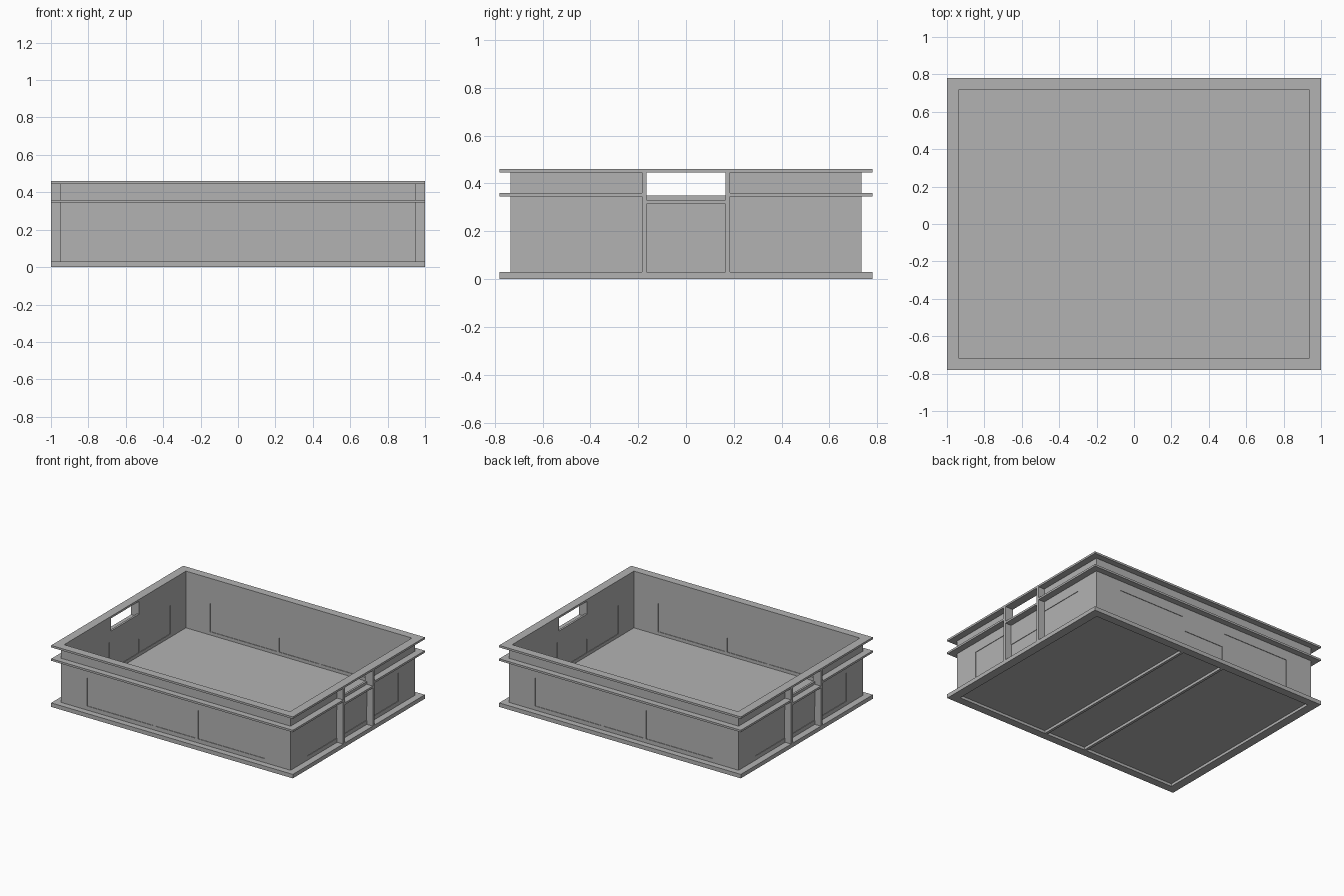
import bpy
import bmesh
from mathutils import Matrix, Vector

cube = bpy.data.objects.get("Cube")
if cube:
    bpy.data.objects.remove(cube, do_unlink=True)

grey = bpy.data.materials.new("grey_plastic")
grey.use_nodes = True
colour = (0.45, 0.45, 0.45, 1)
grey.diffuse_color = colour
grey.node_tree.nodes["Principled BSDF"].inputs["Base Color"].default_value = colour

# Main dimensions
OUT_X, OUT_Y = 1.0, 0.78        # rims
WALL_X, WALL_Y = 0.95, 0.735    # outside of the walls
IN_X, IN_Y = 0.935, 0.72        # inside of the walls
BASE, MID, MID_TOP, RIM, TOP = 0.03, 0.345, 0.36, 0.445, 0.46
GAP, RIB = 0.165, 0.185         # inner and outer face of the ribs
RECESS = 0.004


def finish(name, bm):
    bmesh.ops.recalc_face_normals(bm, faces=bm.faces)
    mesh = bpy.data.meshes.new(name)
    bm.to_mesh(mesh)
    bm.free()
    mesh.materials.append(grey)
    obj = bpy.data.objects.new(name, mesh)
    bpy.context.collection.objects.link(obj)
    return obj


def boxes(name, spans):
    """Boxes given as (x range, y range, z range)."""
    bm = bmesh.new()
    for span in spans:
        centre = Vector([(a + b) / 2 for a, b in span])
        size = Vector([abs(b - a) for a, b in span])
        bmesh.ops.create_cube(bm, size=1, matrix=Matrix.Translation(centre) @ Matrix.Diagonal(size.to_4d()))
    return finish(name, bm)


def ring(name, ox, oy, ix, iy, z0, z1):
    """Rectangular frame."""
    bm = bmesh.new()
    corners = ((-1, -1), (1, -1), (1, 1), (-1, 1))
    loops = [[bm.verts.new((sx * x, sy * y, z)) for sx, sy in corners]
             for x, y, z in ((ox, oy, z0), (ox, oy, z1), (ix, iy, z1), (ix, iy, z0))]
    for k in range(4):
        a, b = loops[k], loops[(k + 1) % 4]
        for i in range(4):
            j = (i + 1) % 4
            bm.faces.new((a[i], a[j], b[j], b[i]))
    return finish(name, bm)


def cut(obj, spans):
    cutter = boxes("cutter", spans)
    cutter.hide_render = True
    mod = obj.modifiers.new("cut", "BOOLEAN")
    mod.operation = "DIFFERENCE"
    mod.solver = "EXACT"
    mod.object = cutter
    bpy.context.view_layer.update()
    graph = bpy.context.evaluated_depsgraph_get()
    mesh = bpy.data.meshes.new_from_object(obj.evaluated_get(graph))
    obj.modifiers.clear()
    obj.data = mesh
    bpy.data.objects.remove(cutter, do_unlink=True)


# Frames around the crate
ring("base_rim", OUT_X, OUT_Y, IN_X, IN_Y, 0, BASE)
ring("top_rim", OUT_X, OUT_Y, IN_X, IN_Y, RIM, TOP)
middle = ring("middle_rim", OUT_X, OUT_Y, WALL_X, WALL_Y, MID, MID_TOP)
cut(middle, [((-2, 2), (-RIB, RIB), (MID - 0.1, MID_TOP + 0.1))])

# Walls with hand holes and shallow recessed panels on both faces
walls = ring("walls", WALL_X, WALL_Y, IN_X, IN_Y, BASE, RIM)
cut(walls, [((-2, 2), (-GAP, GAP), (0.35, RIM + 0.1))])
low, short, tall = 0.06, 0.165, 0.272
panels = []
for s in (-1, 1):
    for inner, outer, is_x in ((IN_X, WALL_X, True), (IN_Y, WALL_Y, False)):
        far = 0.54 if is_x else 0.735
        for span, top in (((-far, -RIB), tall), ((-GAP, GAP), short), ((RIB, far), tall)):
            for depth in ((inner - 0.01, inner + RECESS), (outer - RECESS, outer + 0.01)):
                across = tuple(sorted(s * d for d in depth))
                pair = (across, span) if is_x else (span, across)
                panels.append((*pair, (low, top)))
cut(walls, panels)

# Floor with two ribs underneath
boxes("floor", [((-IN_X - 0.001, IN_X + 0.001), (-IN_Y - 0.001, IN_Y + 0.001), (0.02, 0.036))])
boxes("floor_ribs", [(tuple(sorted((s * GAP, s * RIB))), (-IN_Y, IN_Y), (0, 0.025)) for s in (-1, 1)])

# Upright ribs and the shelf under each hand hole
for side, s in (("left", 1), ("right", -1)):
    across = tuple(sorted((s * WALL_X, s * OUT_X)))
    boxes(side + "_handle_ribs",
          [(across, tuple(sorted((t * GAP, t * RIB))), (BASE, RIM)) for t in (-1, 1)])
    boxes(side + "_handle_shelf", [(across, (-GAP, GAP), (0.315, 0.33))])
